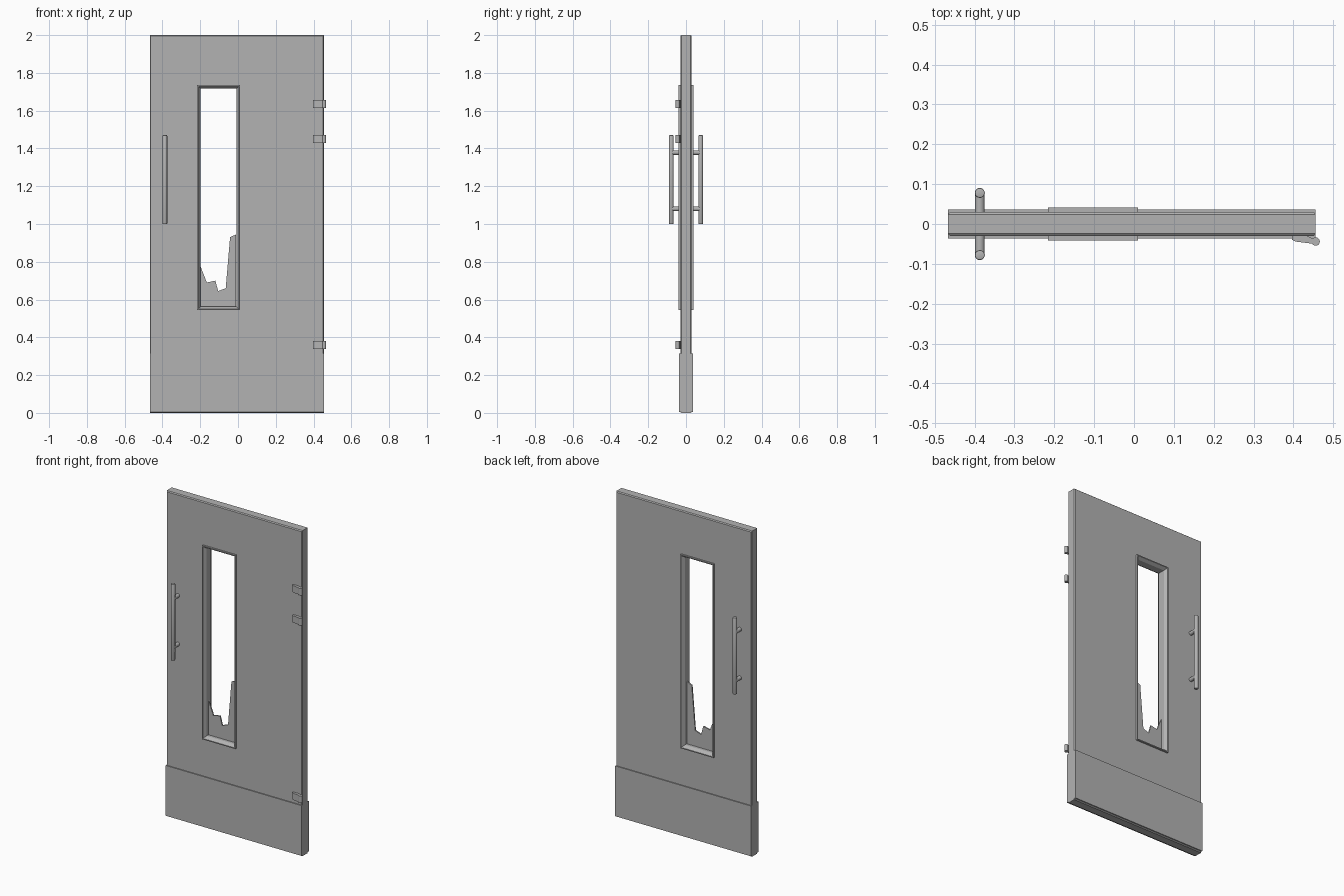
import bpy, bmesh
from mathutils import Vector, Matrix

default = bpy.data.objects.get("Cube")
if default:
    bpy.data.objects.remove(default, do_unlink=True)

GREY = (0.45, 0.45, 0.45, 1)
mat = bpy.data.materials.new("plain grey")
mat.use_nodes = True
mat.diffuse_color = GREY
mat.node_tree.nodes["Principled BSDF"].inputs["Base Color"].default_value = GREY


def finish(name, bm, smooth=False):
    bmesh.ops.recalc_face_normals(bm, faces=bm.faces)
    mesh = bpy.data.meshes.new(name)
    bm.to_mesh(mesh)
    bm.free()
    mesh.materials.append(mat)
    ob = bpy.data.objects.new(name, mesh)
    bpy.context.scene.collection.objects.link(ob)
    if smooth:
        bpy.ops.object.select_all(action='DESELECT')
        ob.select_set(True)
        bpy.context.view_layer.objects.active = ob
        bpy.ops.object.shade_smooth_by_angle()
    return ob


def rect_ring(name, rings):
    """Closed loop of rectangles, each given as rectangle, inset, depth."""
    bm = bmesh.new()
    loops = []
    for (x0, x1, z0, z1), i, y in rings:
        corners = [(x0 + i, z0 + i), (x1 - i, z0 + i), (x1 - i, z1 - i), (x0 + i, z1 - i)]
        loops.append([bm.verts.new((x, y, z)) for x, z in corners])
    for a, b in zip(loops, loops[1:] + loops[:1]):
        for k in range(4):
            n = (k + 1) % 4
            bm.faces.new((a[k], a[n], b[n], b[k]))
    return finish(name, bm)


def box(name, lo, hi):
    bm = bmesh.new()
    lo, hi = Vector(lo), Vector(hi)
    bmesh.ops.create_cube(bm, size=1, matrix=Matrix.Translation((lo + hi) / 2)
                          @ Matrix.Diagonal((hi - lo).to_4d()))
    return finish(name, bm)


def rod(name, start, end, radius, chamfer=0.0):
    bm = bmesh.new()
    start, end = Vector(start), Vector(end)
    axis = end - start
    turn = axis.to_track_quat('Z', 'Y').to_matrix().to_4x4()
    bmesh.ops.create_cone(bm, cap_ends=True, segments=20, radius1=radius, radius2=radius,
                          depth=axis.length, matrix=Matrix.Translation((start + end) / 2) @ turn)
    if chamfer:
        rims = [e for e in bm.edges if any(len(f.verts) > 4 for f in e.link_faces)]
        bmesh.ops.bevel(bm, geom=rims, offset=chamfer, segments=2, affect='EDGES', profile=0.5)
    return finish(name, bm, True)


def prism(name, outline, direction):
    """Extrude a flat outline along a direction."""
    bm = bmesh.new()
    face = bm.faces.new([bm.verts.new(p) for p in outline])
    new = bmesh.ops.extrude_face_region(bm, geom=[face])["geom"]
    verts = [v for v in new if isinstance(v, bmesh.types.BMVert)]
    bmesh.ops.translate(bm, verts=verts, vec=direction)
    return finish(name, bm)


# Door slab with chamfered rim and window hole
DOOR = (-0.467, 0.456, 0.0, 2.0)
FRAME = (-0.216, 0.01, 0.545, 1.735)
rect_ring("door_slab", [(DOOR, 0.005, -0.03), (DOOR, 0, -0.024), (DOOR, 0, 0.024),
                        (DOOR, 0.005, 0.03), (FRAME, 0.01, 0.03), (FRAME, 0.01, -0.03)])

# Window frame with a splayed inner edge
rect_ring("window_frame", [(FRAME, 0, -0.03), (FRAME, 0, -0.041), (FRAME, 0.006, -0.041),
                           (FRAME, 0.018, -0.022), (FRAME, 0.018, 0.022),
                           (FRAME, 0.006, 0.041), (FRAME, 0, 0.041), (FRAME, 0, 0.03)])

# Broken glass left in the bottom of the window
shard = [(-0.2, 0.56), (-0.2, 0.78), (-0.165, 0.69), (-0.12, 0.7), (-0.105, 0.645),
         (-0.065, 0.66), (-0.042, 0.93), (-0.01, 0.945), (-0.01, 0.56)]
prism("broken_glass", [(x, -0.004, z) for x, z in shard], (0, 0.008, 0))

# Kick plates and pull handles on both faces
for side, s in (("front", -1), ("back", 1)):
    ys = sorted((s * 0.024, s * 0.036))
    box(side + "_kick_plate", (DOOR[0], ys[0], 0.006), (DOOR[1], ys[1], 0.315))
    rod(side + "_handle_bar", (-0.387, s * 0.078, 1.0), (-0.387, s * 0.078, 1.47), 0.0125, 0.003)
    for place, z in (("lower", 1.08), ("upper", 1.378)):
        rod(f"{side}_handle_{place}_post", (-0.387, s * 0.028, z), (-0.387, s * 0.078, z), 0.012)

# Hinges: tapered leaf and round knuckle
for place, z in (("top", 1.635), ("middle", 1.45), ("bottom", 0.36)):
    lo, hi = z - 0.021, z + 0.021
    leaf = [(0.397, -0.028), (0.397, -0.04), (0.405, -0.044), (0.452, -0.05),
            (0.452, -0.038), (0.43, -0.028)]
    prism(place + "_hinge_leaf", [(x, y, lo) for x, y in leaf], (0, 0, hi - lo))
    rod(place + "_hinge_knuckle", (0.456, -0.044, lo), (0.456, -0.044, hi), 0.0105)
